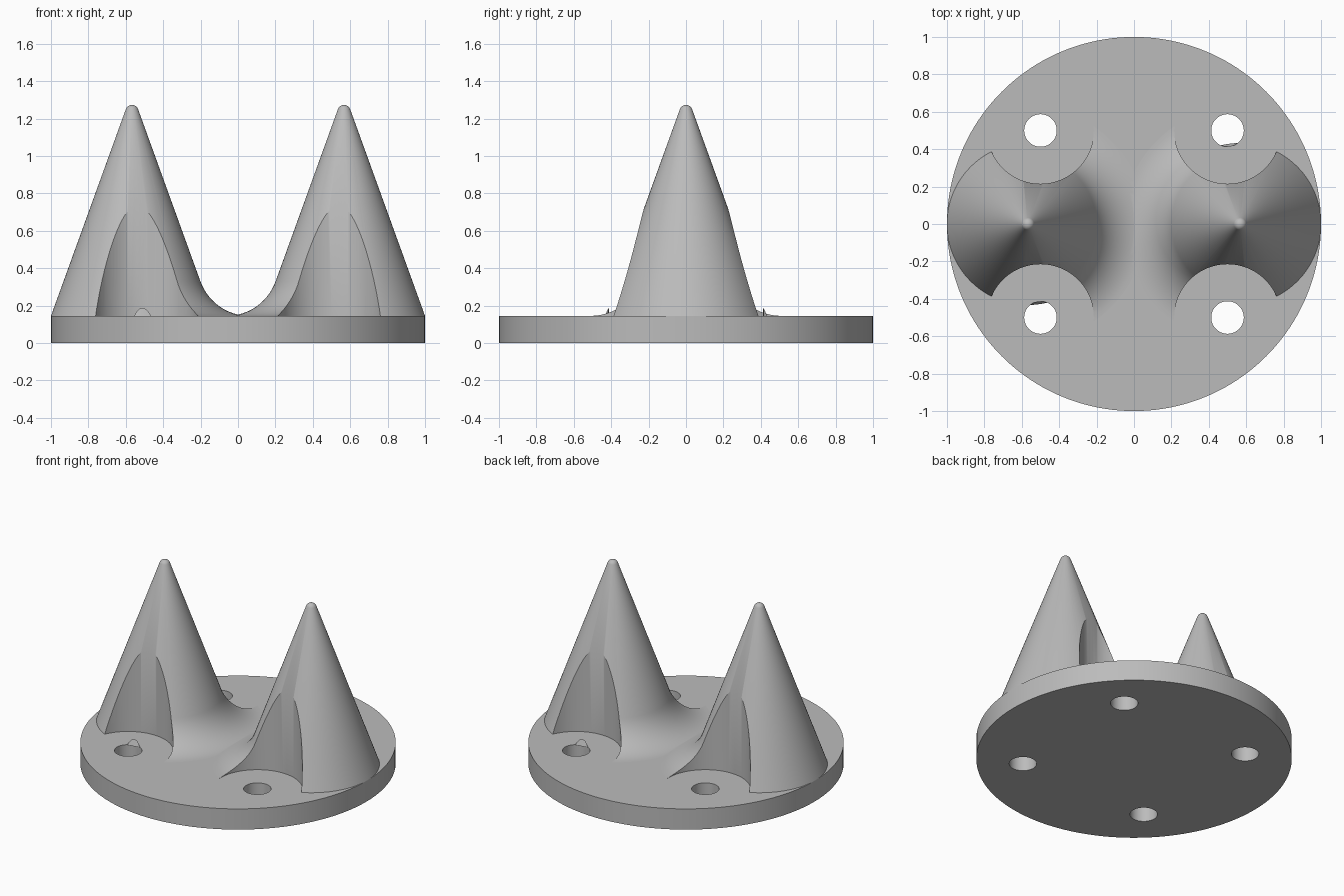
import bpy, bmesh
from math import sin, cos, tan, radians, atan, pi, hypot

cube = bpy.data.objects.get("Cube")
if cube:
    bpy.data.objects.remove(cube, do_unlink=True)

TOP = 0.145          # top of the base disc
AXIS = 0.567         # post axis offset
FOOT = 0.433         # post radius at the disc
SLOPE = 0.362        # radius lost per unit of height
HOLE, BORE, BOLT = 0.087, 0.285, 0.5
FILLET = 0.28

grey = bpy.data.materials.new("plain_grey")
grey.use_nodes = True
colour = (0.5, 0.5, 0.5, 1)
grey.diffuse_color = colour
grey.node_tree.nodes["Principled BSDF"].inputs["Base Color"].default_value = colour


def finish(name, bm):
    bmesh.ops.recalc_face_normals(bm, faces=bm.faces[:])
    mesh = bpy.data.meshes.new(name)
    bm.to_mesh(mesh)
    bm.free()
    obj = bpy.data.objects.new(name, mesh)
    obj.data.materials.append(grey)
    bpy.context.collection.objects.link(obj)
    return obj


def cylinder(name, x, y, z0, z1, radius, segments=64):
    bm = bmesh.new()
    bmesh.ops.create_cone(bm, cap_ends=True, segments=segments,
                          radius1=radius, radius2=radius, depth=z1 - z0)
    bmesh.ops.translate(bm, verts=bm.verts[:], vec=(x, y, (z0 + z1) / 2))
    return finish(name, bm)


def boolean(obj, tool, operation):
    mod = obj.modifiers.new(operation, 'BOOLEAN')
    mod.operation, mod.object, mod.solver = operation, tool, 'EXACT'
    bpy.ops.object.select_all(action='DESELECT')
    obj.select_set(True)
    bpy.context.view_layer.objects.active = obj
    bpy.ops.object.modifier_apply(modifier=mod.name)
    bpy.data.objects.remove(tool, do_unlink=True)


def profiles():
    """Matching plain and flared outlines as (radius, z) lists."""
    tilt = atan(SLOPE)
    bend = pi / 2 - tilt
    reach = FILLET * tan(bend / 2)
    plain, flared = [(FOOT - 0.001, TOP - 0.01)], [(FOOT + reach, TOP - 0.01)]
    for i in range(17):                       # concave foot fillet
        a = bend * i / 16
        z = TOP + FILLET * (1 - cos(a))
        flared.append((FOOT + reach - FILLET * sin(a), z))
        plain.append((FOOT - SLOPE * (z - TOP), z))
    ball = 0.035                              # rounded tip
    ball_z = 1.25 - ball * sin(tilt)
    for i in range(7):
        a = tilt + (pi / 2 - tilt) * i / 7
        point = (ball * cos(a), ball_z + ball * sin(a))
        plain.append(point)
        flared.append(point)
    return plain, flared, ball_z + ball


def post(name, side, flare=True):
    """Cone with a rounded tip; only the inward half has the foot fillet."""
    plain, flared, tip_z = profiles()
    bm = bmesh.new()
    steps = 128
    columns = []
    for i in range(steps):
        a = 2 * pi * i / steps
        outline = flared if flare and cos(a) > cos(radians(82)) else plain
        columns.append([bm.verts.new((side * (AXIS - r * cos(a)), r * sin(a), z))
                        for r, z in outline])
    tip = bm.verts.new((side * AXIS, 0, tip_z))
    for i in range(steps):
        a, b = columns[i - 1], columns[i]
        for k in range(len(a) - 1):
            bm.faces.new((a[k], b[k], b[k + 1], a[k + 1]))
        bm.faces.new((a[-1], b[-1], tip))
    bm.faces.new([c[0] for c in columns])
    return finish(name, bm)


corners = [(sx * BOLT, sy * BOLT) for sx in (-1, 1) for sy in (-1, 1)]

# Base disc with four through holes
disc = cylinder("base_disc", 0, 0, 0, TOP, 1, 160)
for x, y in corners:
    boolean(disc, cylinder("hole_cutter", x, y, -0.1, 0.3, HOLE), 'DIFFERENCE')

# Twin posts blended over the middle, with clearance bores over the holes
posts = post("twin_posts", 1)
boolean(posts, post("other_post", -1), 'UNION')
for x, y in corners:
    boolean(posts, cylinder("bore_cutter", x, y, 0, 1.5, BORE, 96), 'DIFFERENCE')

# Small slivers left standing at the rim of two opposite holes
slivers = []
for side, name in ((-1, "right_sliver"), (1, "left_sliver")):
    sliver = post(name, side, flare=False)
    boolean(sliver, cylinder("sliver_cutter", side * BOLT, side * BOLT, TOP, 1, HOLE),
            'INTERSECT')
    slivers.append(sliver)

# Smooth shading with crisp edges
bpy.ops.object.select_all(action='DESELECT')
for obj in [disc, posts] + slivers:
    obj.select_set(True)
bpy.context.view_layer.objects.active = posts
bpy.ops.object.shade_smooth_by_angle(angle=radians(30))
